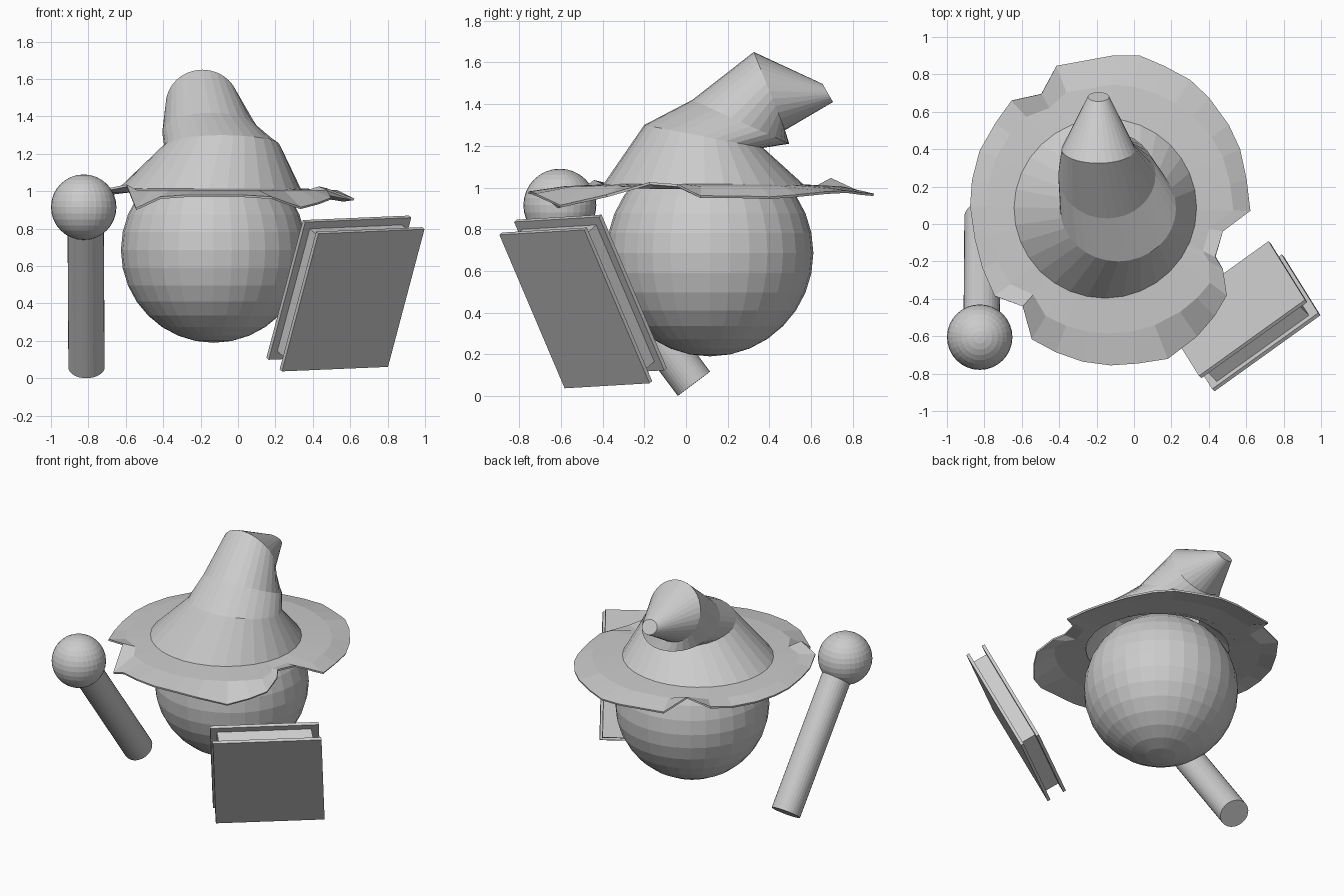
import bpy, bmesh, math
from mathutils import Vector, Matrix

if "Cube" in bpy.data.objects:
    bpy.data.objects.remove(bpy.data.objects["Cube"])

grey = bpy.data.materials.new("plain grey")
grey.diffuse_color = (0.6, 0.6, 0.6, 1)
grey.use_nodes = True
grey.node_tree.nodes["Principled BSDF"].inputs["Base Color"].default_value = grey.diffuse_color


def finish(name, bm, closed=True):
    if closed:
        bmesh.ops.recalc_face_normals(bm, faces=bm.faces)
    me = bpy.data.meshes.new(name)
    bm.to_mesh(me)
    bm.free()
    me.materials.append(grey)
    ob = bpy.data.objects.new(name, me)
    bpy.context.collection.objects.link(ob)
    return ob


def ball(name, centre, radius):
    bm = bmesh.new()
    bmesh.ops.create_uvsphere(bm, u_segments=32, v_segments=16, radius=radius,
                              matrix=Matrix.Translation(centre))
    return finish(name, bm)


def bridge(bm, a, b):
    n = len(a)
    for i in range(n):
        j = (i + 1) % n
        bm.faces.new((a[i], a[j], b[j], b[i]))


# Round body
ball("body", (-0.13, 0.115, 0.686), 0.496)

# Leaning staff with a ball on top
low, high = Vector((-0.81, 0.038, 0.059)), Vector((-0.815, -0.605, 0.915))
axis = high - low
bm = bmesh.new()
bmesh.ops.create_cone(bm, cap_ends=True, segments=32, radius1=0.097, radius2=0.097,
                      depth=axis.length,
                      matrix=Matrix.Translation((low + high) / 2)
                      @ axis.to_track_quat('Z', 'Y').to_matrix().to_4x4())
finish("staff_rod", bm)
ball("staff_ball", (-0.825, -0.605, 0.915), 0.175)

# Tilted book: boxes in the book's own width / height / depth directions
corner = Vector((0.43, -0.895, 0.773))       # upper left corner of the front cover
wide = Vector((0.567, 0.407, 0.024))
down = Vector((-0.195, 0.313, -0.736))
deep = Vector((-0.083, 0.083, 0.073))


def book_box(name, w, h, d):
    bm = bmesh.new()
    bmesh.ops.create_cube(bm, size=1)
    for v in bm.verts:
        f = [lo + (hi - lo) * (c + 0.5) for (lo, hi), c in zip((w, h, d), v.co)]
        v.co = corner + wide * f[0] + down * f[1] + deep * f[2]
    finish(name, bm)


book_box("book_front_cover", (0, 1), (0, 1), (0, 0.15))
book_box("book_back_cover", (0, 1), (0, 1), (0.85, 1))
book_box("book_pages", (0.06, 0.93), (0.05, 0.94), (0.15, 0.85))

# Bent pointed crown: each ring is front (y, z), back (y, z), centre x, half width
rings = [
    ((-0.40, 1.01), (0.58, 1.00), -0.155, 0.495),
    ((-0.20, 1.30), (0.37, 1.19), -0.085, 0.31),
    ((0.03, 1.42), (0.495, 1.21), -0.145, 0.26),
    ((0.325, 1.65), (0.475, 1.275), -0.19, 0.197),
    ((0.655, 1.497), (0.705, 1.41), -0.19, 0.057),
]
bm = bmesh.new()
prev = None
for front, back, cx, rx in rings:
    f, b = Vector((0, *front)), Vector((0, *back))
    mid, half = (f + b) / 2, (b - f) / 2
    ring = []
    for i in range(32):
        a = 2 * math.pi * i / 32
        ring.append(bm.verts.new(mid + half * math.sin(a)
                                 + Vector((cx + rx * math.cos(a), 0, 0))))
    if prev:
        bridge(bm, prev, ring)
    prev = ring
bm.faces.new(prev)
finish("hat_crown", bm, closed=True)

# Ragged, wavy brim: outer rim, clockwise from the back
rim = [
    (-.11, .90, .965), (.03, .90, .965), (.16, .845, .97), (.30, .77, .98),
    (.40, .675, .975), (.505, .53, .96), (.565, .40, .95), (.60, .235, .955),
    (.62, .07, .955), (.475, -.04, 1.01), (.435, -.175, 1.02), (.475, -.24, 1.0),
    (.495, -.38, .96), (.43, -.49, .935), (.335, -.60, .91), (.18, -.72, .965),
    (.02, -.745, .975), (-.125, -.755, .975), (-.275, -.735, .975), (-.415, -.685, .965),
    (-.545, -.615, .905), (-.595, -.44, 1.03), (-.745, -.385, 1.0), (-.81, -.235, .98),
    (-.85, -.08, .98), (-.875, .095, .98), (-.865, .235, .98), (-.825, .39, .98),
    (-.74, .54, .98), (-.655, .66, 1.0), (-.495, .695, 1.04), (-.415, .845, .97),
]
centre = Vector((-0.13, 0.08, 0))
bm = bmesh.new()
outer, middle, inner = [], [], []
for x, y, z in rim:
    d = Vector((x, y, 0)) - centre
    r = d.length
    d.normalize()
    outer.append(bm.verts.new((x, y, z)))
    middle.append(bm.verts.new(centre + d * min(0.665, 0.88 * r) + Vector((0, 0, 1.0))))
    inner.append(bm.verts.new(centre + d * 0.46 + Vector((0, 0, 1.01))))
bridge(bm, outer, middle)
bridge(bm, middle, inner)
bm.normal_update()
if sum(f.normal.z for f in bm.faces) < 0:
    bmesh.ops.reverse_faces(bm, faces=bm.faces)
brim = finish("hat_brim", bm, closed=False)
thick = brim.modifiers.new("thickness", 'SOLIDIFY')
thick.thickness = 0.012
thick.offset = 0
